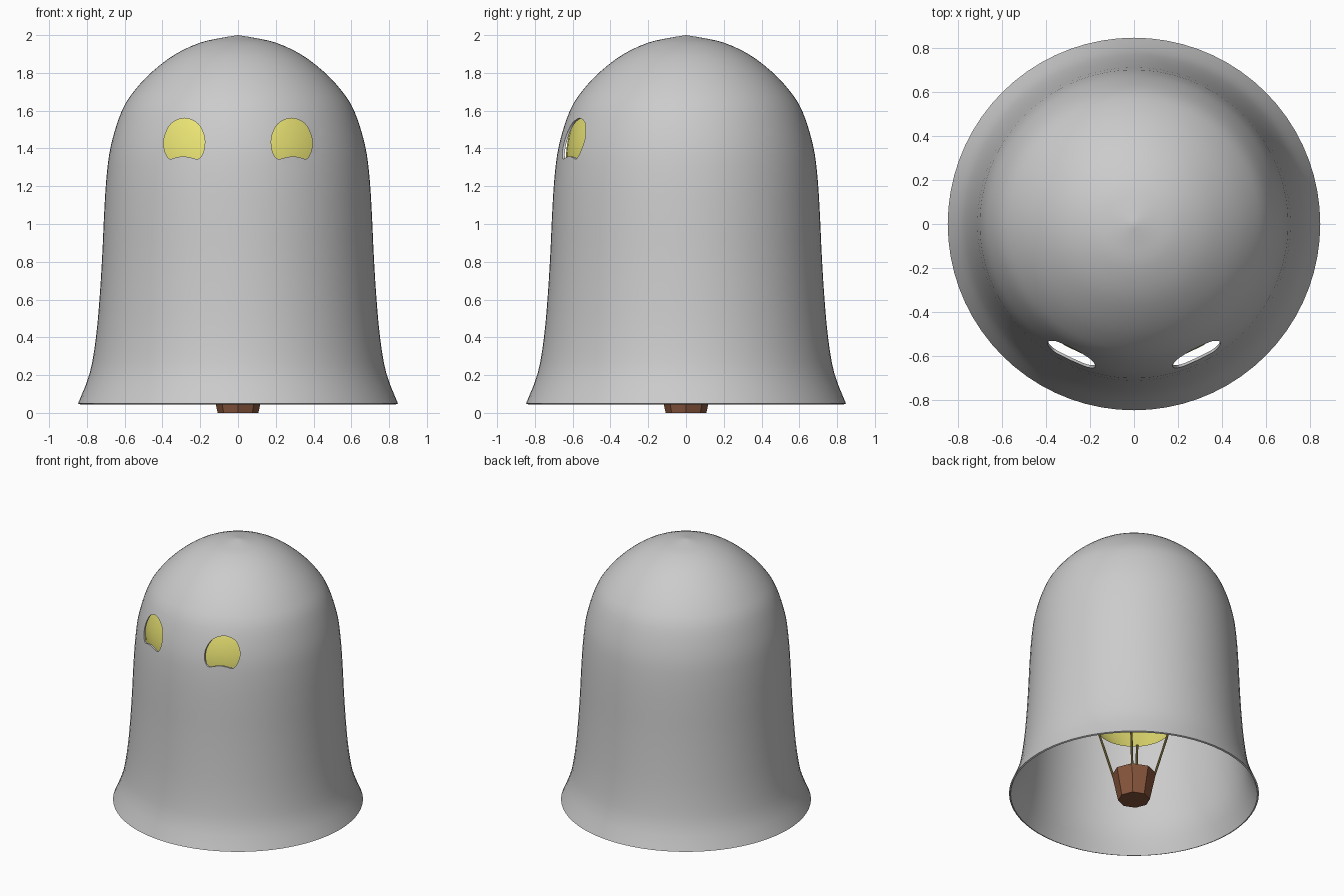
import bpy, bmesh, math
from mathutils import Vector

if "Cube" in bpy.data.objects:
    bpy.data.objects.remove(bpy.data.objects["Cube"])


def material(name, color):
    m = bpy.data.materials.new(name)
    m.diffuse_color = color
    m.use_nodes = True
    m.node_tree.nodes["Principled BSDF"].inputs["Base Color"].default_value = m.diffuse_color
    return m


yellow = material("yellow_fabric", (0.85, 0.80, 0.18, 1))
brown = material("brown_wicker", (0.24, 0.09, 0.045, 1))
rope_mat = material("rope_fibre", (0.30, 0.23, 0.07, 1))


def spline(pts, steps, closed=False):
    """Catmull-Rom refinement of a 2D point list."""
    p = [Vector(q) for q in pts]
    n = len(p)
    get = (lambda i: p[i % n]) if closed else (lambda i: p[max(0, min(n - 1, i))])
    out = []
    for i in range(n if closed else n - 1):
        a, b, c, d = (get(i + k) for k in (-1, 0, 1, 2))
        for s in range(steps):
            t = s / steps
            out.append(0.5 * (2 * b + (c - a) * t + (2 * a - 5 * b + 4 * c - d) * t * t
                              + (3 * b - a - 3 * c + d) * t ** 3))
    return out if closed else out + [p[-1]]


def make_object(name, bm, mat=None):
    bmesh.ops.recalc_face_normals(bm, faces=bm.faces[:])
    me = bpy.data.meshes.new(name)
    bm.to_mesh(me)
    bm.free()
    ob = bpy.data.objects.new(name, me)
    bpy.context.collection.objects.link(ob)
    if mat:
        me.materials.append(mat)
    return ob


def lathe(name, profile, segments, mat=None):
    """Revolve (radius, z) points around the z axis."""
    bm = bmesh.new()
    vs = [bm.verts.new((r, 0, z)) for r, z in profile]
    es = [bm.edges.new(e) for e in zip(vs, vs[1:])]
    bmesh.ops.spin(bm, geom=vs + es, axis=(0, 0, 1), cent=(0, 0, 0),
                   angle=math.tau, steps=segments, use_duplicate=False)
    bmesh.ops.remove_doubles(bm, verts=bm.verts[:], dist=1e-4)
    return make_object(name, bm, mat)


def activate(ob):
    bpy.ops.object.select_all(action='DESELECT')
    ob.select_set(True)
    bpy.context.view_layer.objects.active = ob


def smooth(ob):
    activate(ob)
    bpy.ops.object.shade_smooth_by_angle(angle=math.radians(35))


# Draped sheet: flared bell with a thin wall
sheet_profile = [(0.847, 0.05), (0.785, 0.21), (0.752, 0.40), (0.732, 0.62), (0.718, 0.85),
                 (0.709, 1.05), (0.696, 1.25), (0.672, 1.42), (0.615, 1.60), (0.545, 1.71),
                 (0.45, 1.81), (0.33, 1.90), (0.20, 1.96), (0.09, 1.985), (0, 2.0)]
sheet = lathe("sheet", spline(sheet_profile, 3), 72)
solid = sheet.modifiers.new("thickness", 'SOLIDIFY')
solid.thickness = 0.012
solid.offset = -1

# Eye holes cut through the front of the sheet
eye = [(0.283, 1.56), (0.355, 1.53), (0.392, 1.45), (0.387, 1.385), (0.363, 1.345),
       (0.33, 1.352), (0.29, 1.358), (0.25, 1.352), (0.21, 1.345), (0.182, 1.385),
       (0.178, 1.46), (0.212, 1.53)]
bm = bmesh.new()
for side in (-1, 1):
    face = bm.faces.new([bm.verts.new((side * x, -1.0, z)) for x, z in spline(eye, 4, True)])
    ext = bmesh.ops.extrude_face_region(bm, geom=[face], use_keep_orig=True)
    moved = [v for v in ext["geom"] if isinstance(v, bmesh.types.BMVert)]
    bmesh.ops.translate(bm, verts=moved, vec=(0, 0.7, 0))
cutter = make_object("eye_cutter", bm)
cutter.hide_render = True
cut = sheet.modifiers.new("eyes", 'BOOLEAN')
cut.object = cutter
cut.operation = 'DIFFERENCE'
cut.solver = 'EXACT'
activate(sheet)
for m in ("thickness", "eyes"):
    bpy.ops.object.modifier_apply(modifier=m)
bpy.data.objects.remove(cutter)
smooth(sheet)

# Balloon envelope hidden under the sheet, open at the mouth
balloon_profile = [(0.25, 0.56), (0.36, 0.71), (0.48, 0.89), (0.58, 1.08), (0.63, 1.27),
                   (0.63, 1.42), (0.585, 1.58), (0.49, 1.73), (0.34, 1.85), (0.17, 1.92), (0, 1.94)]
smooth(lathe("balloon", spline(balloon_profile, 3), 48, yellow))

# Eight-sided tapered basket with a recessed inside
basket = lathe("basket", [(0, 0), (0.108, 0), (0.15, 0.2), (0.132, 0.2), (0.096, 0.025), (0, 0.025)],
               8, brown)

# Four ropes from the basket rim to the balloon mouth
for i in range(4):
    a = math.radians(45 + 90 * i)
    out = Vector((math.cos(a), math.sin(a), 0))
    start, end = out * 0.138 + Vector((0, 0, 0.18)), out * 0.25 + Vector((0, 0, 0.57))
    d = end - start
    bpy.ops.mesh.primitive_cylinder_add(vertices=8, radius=0.008, depth=d.length,
                                        location=(start + end) / 2,
                                        rotation=d.to_track_quat('Z', 'Y').to_euler())
    rope = bpy.context.object
    rope.name = f"rope_{i + 1}"
    rope.data.materials.append(rope_mat)
    smooth(rope)
